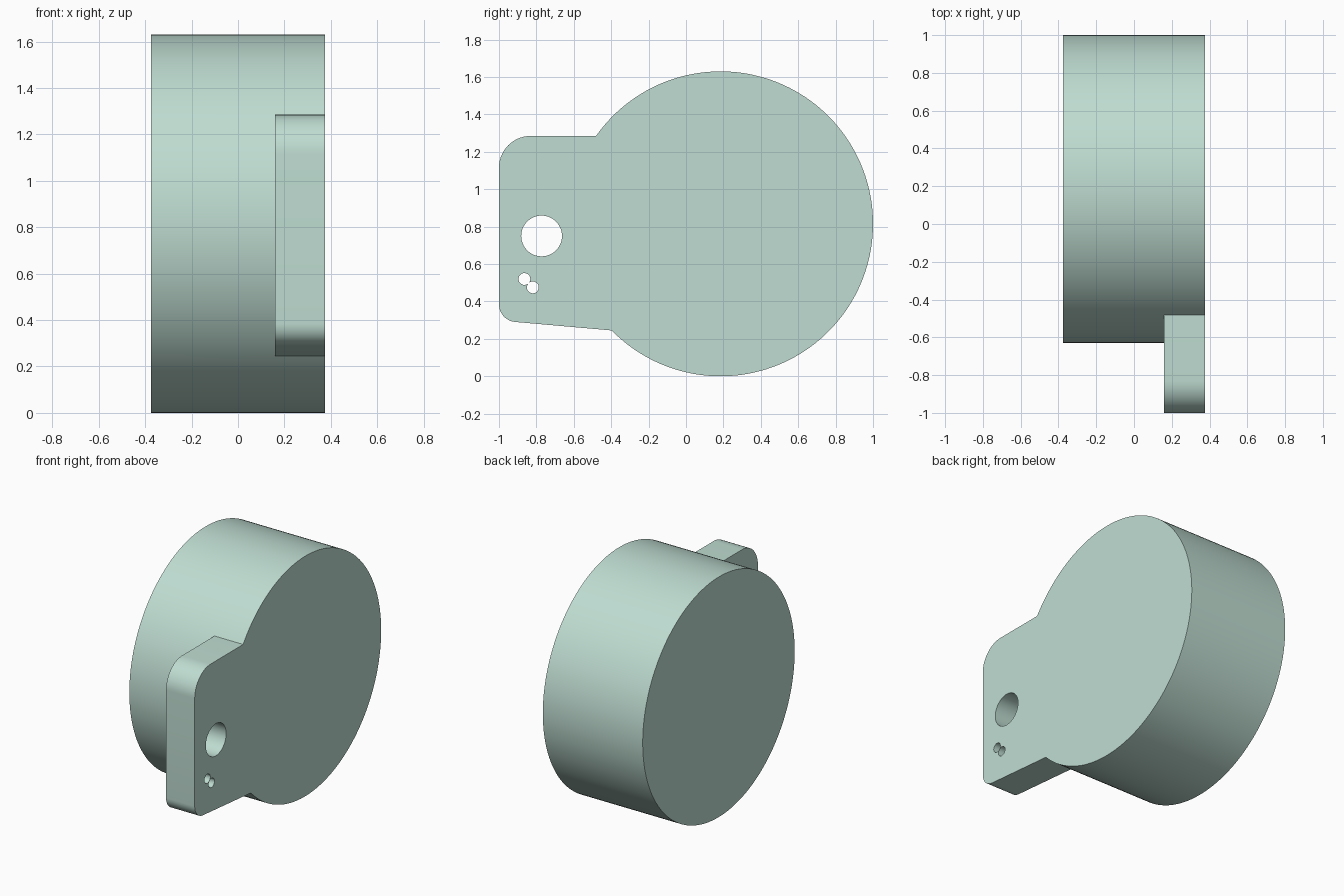
import bpy, bmesh
from math import cos, sin, asin, pi, radians

cube = bpy.data.objects.get("Cube")
if cube:
    bpy.data.objects.remove(cube)

# Main dimensions
CY, CZ, R = 0.185, 0.815, 0.815          # drum centre and radius
OUTER, INNER = 0.375, 0.16               # plate faces along x
TOP, BOTTOM = 1.285, 0.245               # heights where the tab meets the drum


def arc(y, z, r, start, end, n):
    """Points on an arc in the y-z plane, both ends included."""
    angles = [start + (end - start) * i / n for i in range(n + 1)]
    return [(y + r * cos(a), z + r * sin(a)) for a in angles]


def extrude(bm, face, dx):
    """Extrude a face along x, removing the face it started from."""
    new = bmesh.ops.extrude_face_region(bm, geom=[face])["geom"]
    verts = [g for g in new if isinstance(g, bmesh.types.BMVert)]
    bmesh.ops.translate(bm, vec=(dx, 0, 0), verts=verts)
    if face.is_valid:
        bm.faces.remove(face)
    return next(g for g in new if isinstance(g, bmesh.types.BMFace))


# Flat mint finish
mint = bpy.data.materials.new("pale_mint")
mint.use_nodes = True
colour = (0.52, 0.72, 0.64, 1)
mint.diffuse_color = colour
mint.node_tree.nodes["Principled BSDF"].inputs["Base Color"].default_value = colour

# Outline: drum rim, then the rounded tab
upper = pi - asin((TOP - CZ) / R)
lower = pi + asin((CZ - BOTTOM) / R)
rim = arc(CY, CZ, R, lower - 2 * pi, upper, 120)
tab = arc(-0.83, TOP - 0.17, 0.17, pi / 2, pi, 14)
tab += arc(-0.905, 0.385, 0.095, pi, radians(265), 12)

bm = bmesh.new()
verts = [bm.verts.new((OUTER, y, z)) for y, z in rim + tab]
front = bm.faces.new(verts)
cap = front.copy()
back = extrude(bm, front, INNER - OUTER)
bmesh.ops.remove_doubles(bm, verts=bm.verts, dist=1e-5)

# Split the inner face along the hidden rim and extend the drum from it
back = max((f for f in bm.faces if all(abs(v.co.x - INNER) < 1e-4 for v in f.verts)),
           key=lambda f: len(f.verts))


def corner(point):
    return min(back.verts, key=lambda v: (v.co.y - point[0]) ** 2 + (v.co.z - point[1]) ** 2)


hidden = [(INNER, y, z) for y, z in arc(CY, CZ, R, upper, lower, 34)[1:-1]]
bmesh.utils.face_split(back, corner(rim[-1]), corner(rim[0]), coords=hidden)
disc = max((f for f in bm.faces if all(abs(v.co.x - INNER) < 1e-4 for v in f.verts)),
           key=lambda f: f.calc_area())
extrude(bm, disc, -OUTER - INNER)
bmesh.ops.recalc_face_normals(bm, faces=bm.faces)

mesh = bpy.data.meshes.new("drum_with_tab")
bm.to_mesh(mesh)
bm.free()
mesh.materials.append(mint)
body = bpy.data.objects.new("drum_with_tab", mesh)
bpy.context.collection.objects.link(body)

# Through holes in the tab
for y, z, r in ((-0.772, 0.75, 0.109), (-0.864, 0.52, 0.0315), (-0.819, 0.475, 0.0315)):
    bpy.ops.mesh.primitive_cylinder_add(vertices=48, radius=r, depth=0.6,
                                        location=(0.27, y, z), rotation=(0, pi / 2, 0))
    cutter = bpy.context.object
    cutter.name = "hole_cutter"
    cutter.hide_render = True
    cutter.data.materials.append(mint)
    bpy.context.view_layer.objects.active = body
    cut = body.modifiers.new("hole", "BOOLEAN")
    cut.operation, cut.solver, cut.object = "DIFFERENCE", "EXACT", cutter
    bpy.ops.object.modifier_apply(modifier=cut.name)
    bpy.data.objects.remove(cutter)

# Smooth curved walls, sharp edges
bpy.ops.object.select_all(action="DESELECT")
body.select_set(True)
bpy.context.view_layer.objects.active = body
bpy.ops.object.shade_smooth_by_angle(angle=radians(30))
